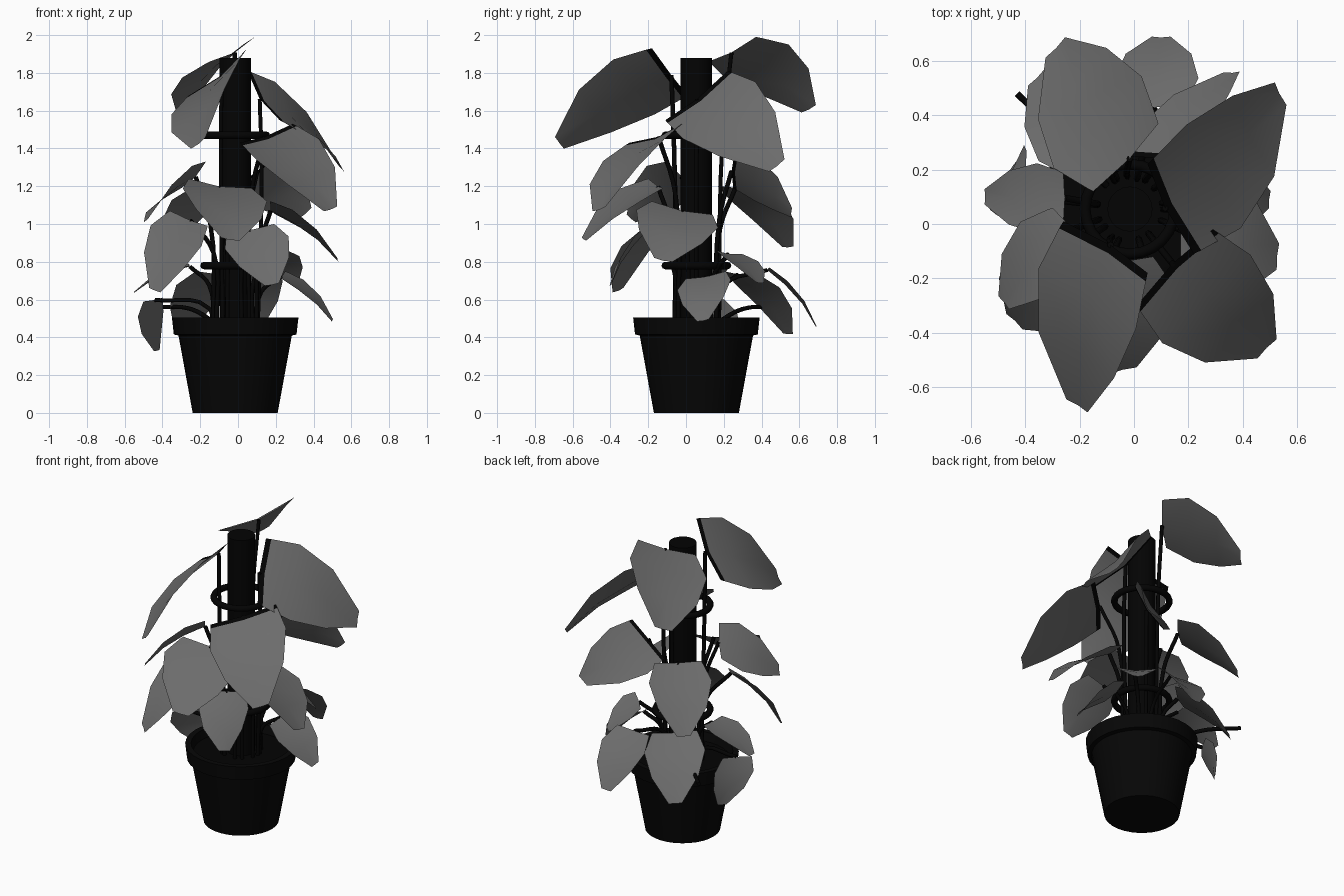
import bpy, bmesh, math
from mathutils import Vector

cube = bpy.data.objects.get("Cube")
if cube:
    bpy.data.objects.remove(cube, do_unlink=True)

AXIS = Vector((-0.015, 0.055, 0))


def material(name, value):
    mat = bpy.data.materials.new(name)
    colour = (value, value, value, 1)
    mat.use_nodes = True
    mat.diffuse_color = colour
    node = mat.node_tree.nodes["Principled BSDF"]
    node.inputs["Base Color"].default_value = colour
    node.inputs["Roughness"].default_value = 0.9
    return mat


LEAF = material("leaf grey", 0.15)
POT = material("pot black", 0.002)
STEM = material("stem black", 0.001)


def add_object(name, bm, *mats):
    mesh = bpy.data.meshes.new(name)
    bm.to_mesh(mesh)
    bm.free()
    obj = bpy.data.objects.new(name, mesh)
    bpy.context.collection.objects.link(obj)
    for mat in mats:
        mesh.materials.append(mat)
    return obj


def smooth(obj, angle=40):
    bpy.ops.object.select_all(action="DESELECT")
    obj.select_set(True)
    bpy.context.view_layer.objects.active = obj
    bpy.ops.object.shade_smooth_by_angle(angle=math.radians(angle))


def lathe(name, profile, mat, sides=32):
    """Revolve (radius, height) points around the plant's axis."""
    bm = bmesh.new()
    verts = [bm.verts.new(AXIS + Vector((r, 0, z))) for r, z in profile]
    edges = [bm.edges.new(pair) for pair in zip(verts, verts[1:])]
    bmesh.ops.spin(bm, geom=verts + edges, cent=AXIS, axis=(0, 0, 1),
                   angle=math.tau, steps=sides, use_duplicate=False)
    bmesh.ops.remove_doubles(bm, verts=bm.verts, dist=0.0005)
    bmesh.ops.recalc_face_normals(bm, faces=bm.faces)
    smooth(add_object(name, bm, mat))


def tie_ring(name, height):
    bpy.ops.mesh.primitive_torus_add(
        location=AXIS + Vector((0, 0, height)), major_radius=0.165,
        minor_radius=0.02, major_segments=24, minor_segments=8)
    ring = bpy.context.object
    ring.name = name
    ring.data.materials.append(STEM)
    smooth(ring, 60)


def stem(name, points, radius=0.012):
    curve = bpy.data.curves.new(name, "CURVE")
    curve.dimensions = "3D"
    curve.bevel_depth = radius
    curve.bevel_resolution = 1
    curve.resolution_u = 5
    curve.use_fill_caps = True
    spline = curve.splines.new("BEZIER")
    spline.bezier_points.add(len(points) - 1)
    for knot, co in zip(spline.bezier_points, points):
        knot.co = co
        knot.handle_left_type = knot.handle_right_type = "AUTO"
    curve.materials.append(STEM)
    obj = bpy.data.objects.new(name, curve)
    bpy.context.collection.objects.link(obj)


# Leaf outlines: (distance along the midrib, width relative to the base)
ROUND = [(0, 1), (0.045, 1.06), (0.3, 1.35), (0.65, 1.05), (1, 0.3)]
STRAIGHT = [(0, 1), (0.045, 1.03), (0.3, 1.16), (0.65, 0.9), (1, 0.25)]


def leaf(name, end_a, end_b, tip, outline, dark_base):
    """Broad blade from a straight base edge to a blunt tip, creased and arched."""
    end_a, end_b, tip = Vector(end_a), Vector(end_b), Vector(tip)
    base = (end_a + end_b) / 2
    half = (end_b - end_a) / 2
    along = tip - base
    normal = half.cross(along).normalized()
    if normal.z < 0:
        normal.negate()
    bm = bmesh.new()
    rows = []
    for u, width in outline:
        arch = normal * along.length * 0.09 * math.sin(math.pi * u)
        crease = normal * half.length * 0.12 * width
        centre = base + along * u + arch
        rows.append([bm.verts.new(centre + half * width * s - crease * (1 - abs(s)))
                     for s in (-1, 0, 1)])
    for low, high in zip(rows, rows[1:]):
        for i in range(2):
            face = bm.faces.new((low[i], low[i + 1], high[i + 1], high[i]))
            face.smooth = True
            if dark_base and low is rows[0]:
                face.material_index = 1
    bmesh.ops.recalc_face_normals(bm, faces=bm.faces)
    if sum(f.normal.z for f in bm.faces) < 0:
        bmesh.ops.reverse_faces(bm, faces=bm.faces)
    add_object(name, bm, LEAF, STEM)

    # Stalk climbing beside the pole, then bending out to the blade
    out = base - AXIS
    out.z = 0
    out.normalize()
    joint = base - normal * half.length * 0.12
    root = AXIS + out * 0.12 + Vector((0, 0, 0.45))
    bend = AXIS + out * 0.14
    bend.z = 0.45 + (joint.z - 0.45) * 0.7
    stem(name + "_stalk", [root, bend, joint])


# Pot with rim, soil and climbing pole
lathe("pot", [(0, 0), (0.225, 0), (0.3, 0.41), (0.325, 0.415), (0.335, 0.505),
              (0.3, 0.505), (0.285, 0.44)], POT)
lathe("soil", [(0.29, 0.45), (0.15, 0.46), (0, 0.46)], STEM)
lathe("pole", [(0.083, 0.45), (0.083, 1.88), (0, 1.88)], STEM, 20)
tie_ring("upper_tie", 1.47)
tie_ring("lower_tie", 0.78)

# Each leaf: two ends of the base edge, then the tip
edged_leaves = [
    ((-0.26, 0.01, 1.68), (0.05, -0.18, 1.93), (-0.21, -0.67, 1.43)),
    ((0.05, 0.22, 1.81), (0.22, -0.11, 1.55), (0.54, 0.48, 1.31)),
    ((0.01, -0.3, 1.43), (0.29, -0.02, 1.53), (0.49, -0.46, 1.08)),
    ((-0.02, 0.25, 1.19), (0.21, 0.26, 1.39), (0.36, 0.56, 1.06)),
]
upper_leaves = [
    ((-0.15, 0.12, 1.86), (0.09, 0.37, 1.99), (-0.29, 0.65, 1.61)),
    ((-0.26, -0.2, 1.24), (0.07, -0.12, 1.19), (-0.04, -0.54, 0.92)),
    ((-0.36, -0.02, 1.07), (-0.16, -0.21, 0.99), (-0.44, -0.36, 0.65)),
    ((-0.06, -0.23, 0.95), (0.19, -0.2, 1.0), (0.18, -0.4, 0.68)),
    ((0.17, -0.18, 1.12), (0.2, 0.14, 1.05), (0.53, -0.12, 0.81)),
    ((-0.03, 0.37, 1.21), (-0.23, 0.17, 1.2), (-0.36, 0.54, 0.88)),
    ((-0.3, 0.06, 1.19), (-0.17, -0.1, 1.33), (-0.48, -0.29, 1.03)),
]
lower_leaves = [
    ((-0.04, 0.44, 0.76), (0.19, 0.44, 0.77), (0.1, 0.69, 0.46)),
    ((-0.01, 0.37, 0.74), (-0.22, 0.2, 0.75), (-0.3, 0.54, 0.42)),
    ((-0.5, 0.03, 0.59), (-0.4, 0.19, 0.61), (-0.43, 0.24, 0.33)),
    ((0.23, 0, 0.71), (0.25, 0.21, 0.75), (0.5, 0.09, 0.49)),
    ((0.12, 0.3, 0.84), (0.26, 0.16, 0.86), (0.3, 0.39, 0.69)),
    ((-0.26, 0.0, 0.78), (-0.26, 0.19, 0.79), (-0.55, 0.1, 0.64)),
]
for tier, leaves, outline in (("edged", edged_leaves, STRAIGHT),
                              ("upper", upper_leaves, ROUND),
                              ("lower", lower_leaves, ROUND)):
    for number, points in enumerate(leaves, 1):
        leaf(f"{tier}_leaf_{number}", *points, outline, tier == "edged")

# Bare stalk reaching past the rim
stem("bare_stalk", [(-0.1, 0.14, 0.46), (-0.25, 0.3, 0.55), (-0.43, 0.48, 0.56)])
